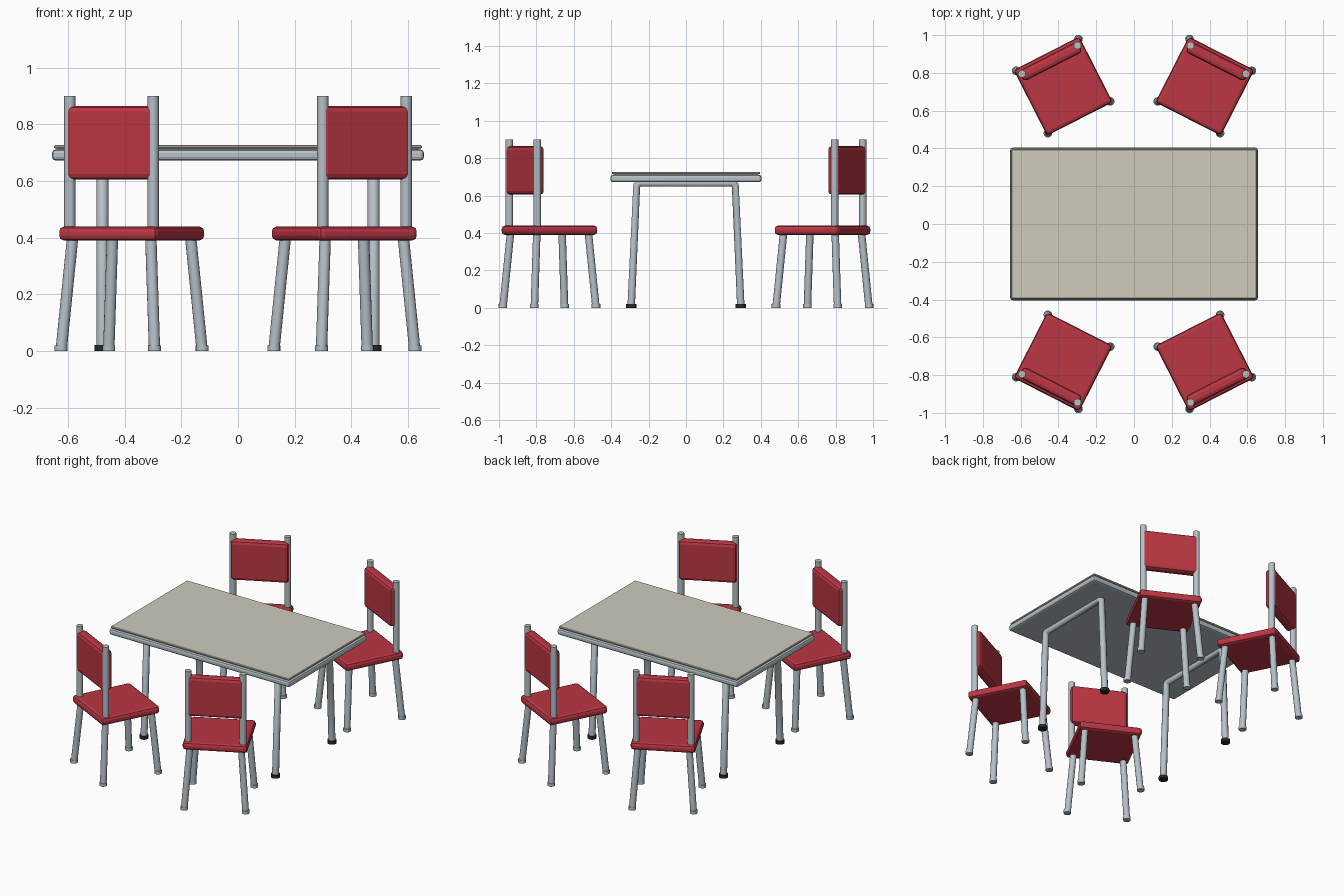
import bpy, bmesh
from math import radians
from mathutils import Matrix, Vector

cube = bpy.data.objects.get("Cube")
if cube:
    bpy.data.objects.remove(cube, do_unlink=True)


def material(name, rgb, roughness=0.5):
    m = bpy.data.materials.new(name)
    m.use_nodes = True
    m.diffuse_color = (*rgb, 1)
    bsdf = m.node_tree.nodes["Principled BSDF"]
    bsdf.inputs["Base Color"].default_value = (*rgb, 1)
    bsdf.inputs["Roughness"].default_value = roughness
    return m


RED = material("red_vinyl", (0.50, 0.037, 0.057))
STEEL = material("grey_steel", (0.47, 0.535, 0.57))
BEIGE = material("beige_laminate", (0.62, 0.59, 0.50))
BLACK = material("black_rubber", (0.02, 0.022, 0.024))


def finish(bm, name, mat):
    bmesh.ops.recalc_face_normals(bm, faces=bm.faces)
    mesh = bpy.data.meshes.new(name)
    bm.to_mesh(mesh)
    bm.free()
    mesh.materials.append(mat)
    return mesh


def block(name, half_x, half_y, z0, z1, mat, bevel, y=0.0, segments=2):
    """Box between two heights with rounded edges."""
    bm = bmesh.new()
    size = Matrix.Diagonal((half_x * 2, half_y * 2, z1 - z0, 1))
    bmesh.ops.create_cube(bm, size=1, matrix=Matrix.Translation((0, y, (z0 + z1) / 2)) @ size)
    if bevel:
        bmesh.ops.bevel(bm, geom=bm.edges[:], offset=bevel, segments=segments,
                        profile=0.5, affect='EDGES')
    return finish(bm, name, mat)


def tube(name, start, end, radius, mat, sides=16):
    """Round bar between two points, smooth sides and flat caps."""
    a, b = Vector(start), Vector(end)
    turn = (b - a).to_track_quat('Z', 'Y').to_matrix().to_4x4()
    bm = bmesh.new()
    bmesh.ops.create_cone(bm, cap_ends=True, segments=sides, radius1=radius, radius2=radius,
                          depth=(b - a).length, matrix=Matrix.Translation((a + b) / 2) @ turn)
    for f in bm.faces:
        f.smooth = len(f.verts) == 4
    for e in bm.edges:
        e.smooth = all(len(f.verts) == 4 for f in e.link_faces)
    return finish(bm, name, mat)


def place(mesh, matrix=Matrix(), prefix=""):
    ob = bpy.data.objects.new(prefix + mesh.name, mesh)
    bpy.context.collection.objects.link(ob)
    ob.matrix_world = matrix
    return ob


# Chair parts, facing +y around the seat centre
chair = [
    block("seat", 0.195, 0.195, 0.39, 0.44, RED, 0.018),
    block("backrest", 0.175, 0.032, 0.605, 0.865, RED, 0.02, y=-0.147),
]
for sx, side in ((-1, "left"), (1, "right")):
    chair.append(tube(side + "_back_post", (sx * 0.165, -0.157, 0.41),
                      (sx * 0.165, -0.157, 0.9), 0.02, STEEL))
    for sy, end in ((-1, "back"), (1, "front")):
        foot = Vector((sx * 0.185, sy * 0.185, 0))
        top = Vector((sx * 0.154, sy * 0.154, 0.41))
        label = f"{end}_{side}_"
        chair.append(tube(label + "leg", foot.lerp(top, 0.02), top, 0.02, STEEL))
        chair.append(tube(label + "foot", foot, foot + Vector((0, 0, 0.02)), 0.023, STEEL))

# Four chairs turned toward the table centre
for sx, sy, angle in ((1, -1, 27), (-1, -1, -27), (1, 1, 153), (-1, 1, 207)):
    spot = Matrix.Translation((sx * 0.375, sy * 0.73, 0)) @ Matrix.Rotation(radians(angle), 4, 'Z')
    prefix = ("front_" if sy < 0 else "back_") + ("left_" if sx > 0 else "right_") + "chair_"
    for mesh in chair:
        place(mesh, spot, prefix)

# Table top: rounded metal rim, recessed core, laminate sheet
place(block("table_rim", 0.656, 0.404, 0.672, 0.711, STEEL, 0.013))
place(block("table_core", 0.64, 0.388, 0.70, 0.718, STEEL, 0))
place(block("table_sheet", 0.648, 0.396, 0.715, 0.727, BEIGE, 0.003, segments=1))

# Table frames: one bent tube at each end, with rubber feet
for sx, side in ((-1, "right"), (1, "left")):
    x = sx * 0.478
    curve = bpy.data.curves.new(side + "_table_frame", 'CURVE')
    curve.dimensions = '3D'
    curve.bevel_depth = 0.021
    curve.bevel_resolution = 3
    curve.use_fill_caps = True
    spline = curve.splines.new('POLY')
    half = [(0.293, 0.01), (0.2635, 0.655), (0.25, 0.667)]
    path = [(-y, z) for y, z in half] + half[::-1]
    spline.points.add(len(path) - 1)
    for point, (y, z) in zip(spline.points, path):
        point.co = (x, y, z, 1)
    curve.materials.append(STEEL)
    place(curve)
    for sy, end in ((-1, "front"), (1, "back")):
        place(tube(f"{end}_{side}_table_foot", (x, sy * 0.293, 0),
                   (x, sy * 0.293, 0.021), 0.028, BLACK))
